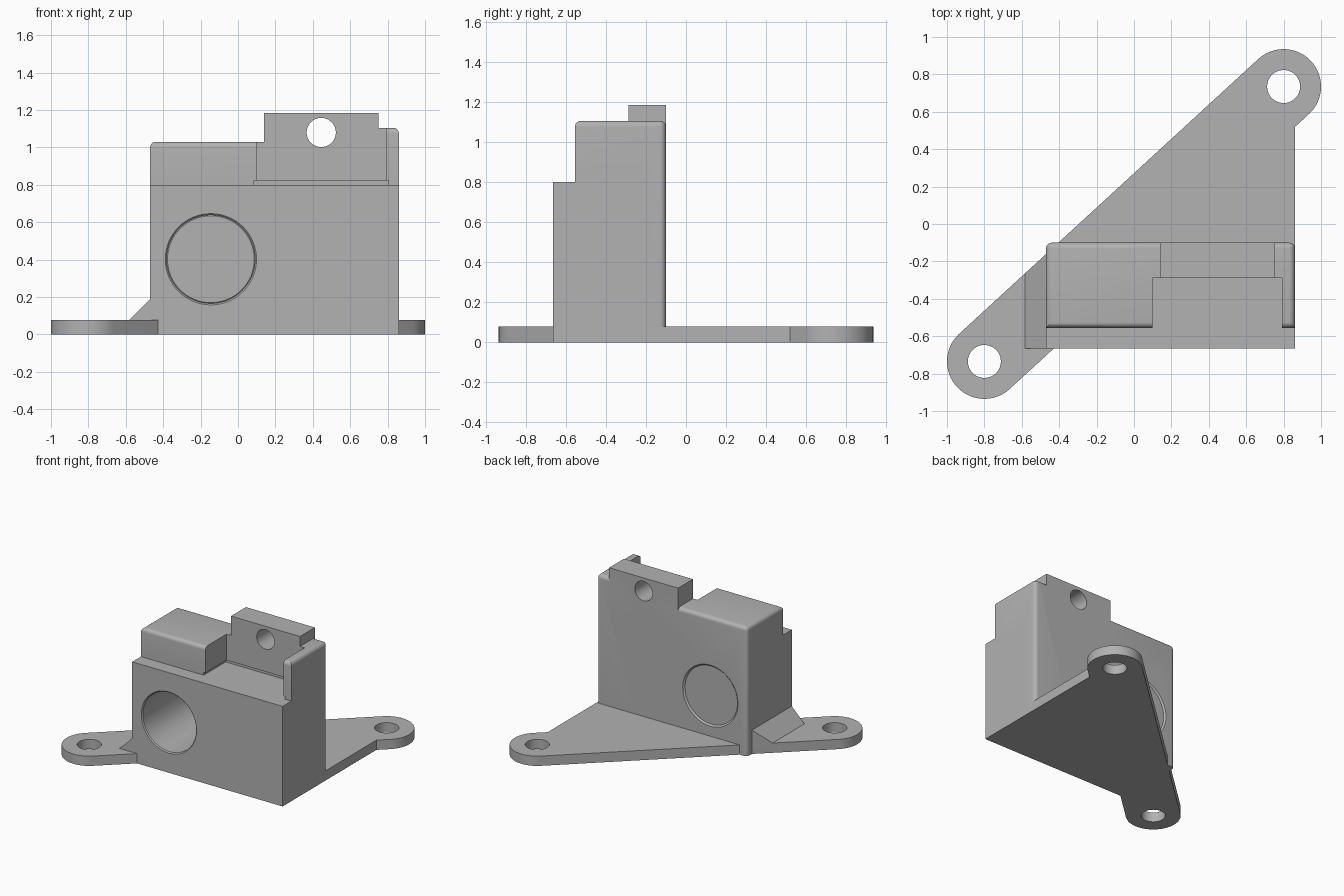
import bpy, bmesh, math
from mathutils import Matrix, Vector

cube = bpy.data.objects.get("Cube")
if cube:
    bpy.data.objects.remove(cube, do_unlink=True)

grey = bpy.data.materials.new("plain grey")
grey.use_nodes = True
grey.diffuse_color = (0.445, 0.445, 0.445, 1)
grey.node_tree.nodes["Principled BSDF"].inputs["Base Color"].default_value = grey.diffuse_color


def finish(name, bm):
    bmesh.ops.recalc_face_normals(bm, faces=bm.faces[:])
    mesh = bpy.data.meshes.new(name)
    bm.to_mesh(mesh)
    bm.free()
    mesh.materials.append(grey)
    obj = bpy.data.objects.new(name, mesh)
    bpy.context.collection.objects.link(obj)
    return obj


def box(name, lo, hi, rounded=None, radius=0.03):
    """Box between two corners; rounded(mid) picks the edges to fillet."""
    bm = bmesh.new()
    bmesh.ops.create_cube(bm, size=1)
    lo, hi = Vector(lo), Vector(hi)
    for v in bm.verts:
        v.co = Vector([lo[i] + (v.co[i] + 0.5) * (hi[i] - lo[i]) for i in range(3)])
    if rounded:
        edges = [e for e in bm.edges if rounded((e.verts[0].co + e.verts[1].co) / 2)]
        bmesh.ops.bevel(bm, geom=edges, offset=radius, segments=6, profile=0.5, affect='EDGES')
    return finish(name, bm)


def rod(name, center, r1, r2, depth, along_y=False):
    bm = bmesh.new()
    turn = Matrix.Rotation(math.pi / 2, 4, 'X') if along_y else Matrix()
    bmesh.ops.create_cone(bm, cap_ends=True, segments=64, radius1=r1, radius2=r2,
                          depth=depth, matrix=Matrix.Translation(center) @ turn)
    return finish(name, bm)


def prism(name, outline, z0, z1):
    bm = bmesh.new()
    face = bm.faces.new([bm.verts.new((x, y, z0)) for x, y in outline])
    top = bmesh.ops.extrude_face_region(bm, geom=[face])["geom"]
    bmesh.ops.translate(bm, vec=(0, 0, z1 - z0),
                        verts=[g for g in top if isinstance(g, bmesh.types.BMVert)])
    return finish(name, bm)


def combine(target, other, operation):
    mod = target.modifiers.new("boolean", 'BOOLEAN')
    mod.operation, mod.object, mod.solver = operation, other, 'EXACT'
    bpy.ops.object.select_all(action='DESELECT')
    bpy.context.view_layer.objects.active = target
    target.select_set(True)
    bpy.ops.object.modifier_apply(modifier=mod.name)
    bpy.data.objects.remove(other, do_unlink=True)


def smooth(obj):
    bpy.ops.object.select_all(action='DESELECT')
    bpy.context.view_layer.objects.active = obj
    obj.select_set(True)
    bpy.ops.object.shade_smooth_by_angle(angle=math.radians(30))


LEFT, RIGHT, FRONT, STEP, BACK = -0.47, 0.86, -0.665, -0.555, -0.10

# Mounting plate: two round ears, straight flanks and a corner under the body
ear_x, ear_y, ear_r, plate_h = 0.8, 0.735, 0.2, 0.078
slope = math.atan2(ear_y, ear_x)
outline = []
for side in (1, -1):
    for i in range(33):
        a = slope + math.pi / 2 - math.pi * i / 32 + (0 if side > 0 else math.pi)
        outline.append((side * ear_x + ear_r * math.cos(a), side * ear_y + ear_r * math.sin(a)))
    if side > 0:
        tx, ty = outline[-1]
        lower = lambda x: ty + (x - tx) * math.tan(slope)
        outline += [(RIGHT, lower(RIGHT)), (RIGHT, FRONT),
                    (tx + (FRONT - ty) / math.tan(slope), FRONT)]
plate = prism("mounting_plate", outline, 0, plate_h)
for side in (1, -1):
    combine(plate, rod("screw_hole", (side * ear_x, side * ear_y, 0), 0.088, 0.088, 1), 'DIFFERENCE')

# Body: front block with two taller rounded shoulders behind it
body = box("body", (LEFT, FRONT, 0), (RIGHT, -0.2, 0.8))
for name, x0, x1, outer, height in (("low_shoulder", LEFT, 0.5, LEFT, 1.03),
                                    ("high_shoulder", 0.5, RIGHT, RIGHT, 1.105)):
    def fillet(m, x0=x0, x1=x1, outer=outer, height=height):
        at_outer, inner = abs(m.x - outer) < 0.01, x0 + x1 - outer
        top = abs(m.z - height) < 0.01 and abs(m.x - inner) > 0.01
        return top or (at_outer and abs(m.y - BACK) < 0.01)
    combine(body, box(name, (x0, STEP, 0), (x1, BACK, height), fillet), 'UNION')

# Pocket with a fine relief groove around its floor
combine(body, box("pocket", (0.10, -1, 0.8), (0.79, -0.288, 2)), 'DIFFERENCE')
combine(body, box("relief", (0.085, -0.60, 0.8), (0.805, -0.278, 0.822)), 'DIFFERENCE')

# Upright tab with its cross hole
combine(body, box("tab", (0.14, -0.288, 0.83), (0.75, BACK, 1.185)), 'UNION')
combine(body, rod("tab_hole", (0.445, 0, 1.08), 0.078, 0.078, 3, True), 'DIFFERENCE')

# Large bore with lightly chamfered rims
bore_x, bore_z, bore_r = -0.145, 0.402, 0.236
combine(body, rod("bore", (bore_x, 0, bore_z), bore_r, bore_r, 3, True), 'DIFFERENCE')
for y, sign in ((FRONT, 1), (BACK, -1)):
    big, small = bore_r + 0.02, bore_r - 0.004
    r1, r2 = (small, big) if sign > 0 else (big, small)
    combine(body, rod("rim", (bore_x, y, bore_z), r1, r2, 0.024, True), 'DIFFERENCE')

# Sloped gusset between the plate and the body
upper = lambda x: -lower(-x)
toe, heel, rise = -0.582, -0.46, 0.2
gusset = prism("gusset", [(toe, FRONT), (heel, FRONT), (heel, upper(heel)), (toe, upper(toe))],
               0.04, rise)
for v in gusset.data.vertices:
    if v.co.z > 0.1 and v.co.x < toe + 0.01:
        v.co.z = plate_h

for obj in (plate, body):
    smooth(obj)
